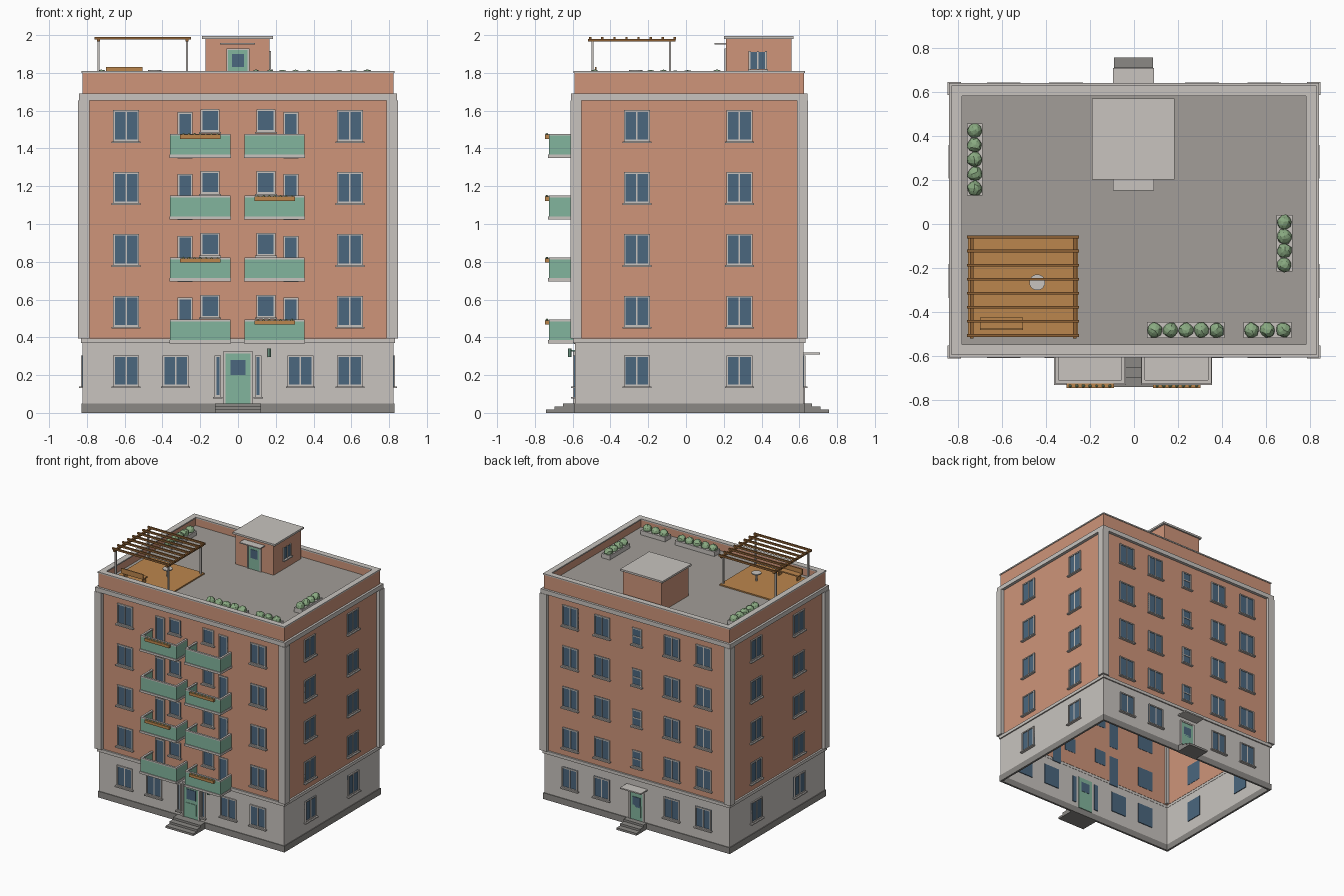
import bpy, bmesh, math, random
from mathutils import Matrix, Vector

if "Cube" in bpy.data.objects:
    bpy.data.objects.remove(bpy.data.objects["Cube"])

random.seed(4)
YC = 0.017                      # middle of the building in y
FLOORS = [0.465 + 0.3275 * i for i in range(4)]
DECK = 1.74


def mat(name, rgb):
    m = bpy.data.materials.new(name)
    m.diffuse_color = (*rgb, 1)
    m.use_nodes = True
    m.node_tree.nodes["Principled BSDF"].inputs["Base Color"].default_value = m.diffuse_color
    return m


brick = mat("terracotta", (0.62, 0.30, 0.195))
stone = mat("pale stone", (0.58, 0.55, 0.52))
concrete = mat("dark concrete", (0.26, 0.25, 0.235))
paving = mat("roof grey", (0.36, 0.34, 0.315))
green = mat("mint paint", (0.225, 0.46, 0.34))
glass = mat("blue glass", (0.07, 0.135, 0.21))
wood = mat("light wood", (0.50, 0.24, 0.075))
beam = mat("brown wood", (0.27, 0.12, 0.035))
leaf = mat("foliage", (0.25, 0.40, 0.22))


def finish(name, bm, m):
    me = bpy.data.meshes.new(name)
    bm.to_mesh(me)
    bm.free()
    me.materials.append(m)
    ob = bpy.data.objects.new(name, me)
    bpy.context.collection.objects.link(ob)
    return ob


def boxes(name, m, items):
    """One object from many boxes (x0, x1, y0, y1, z0, z1)."""
    bm = bmesh.new()
    for x0, x1, y0, y1, z0, z1 in items:
        mx = Matrix.Translation(((x0 + x1) / 2, (y0 + y1) / 2, (z0 + z1) / 2))
        mx = mx @ Matrix.Diagonal((abs(x1 - x0), abs(y1 - y0), abs(z1 - z0), 1))
        bmesh.ops.create_cube(bm, size=1, matrix=mx)
    return finish(name, bm, m)


def ring(name, m, hx, hy, z0, z1, t):
    """Rectangular wall ring with outer half sizes hx, hy."""
    a, b = YC - hy, YC + hy
    return boxes(name, m, [(-hx, hx, a, a + t, z0, z1), (-hx, hx, b - t, b, z0, z1),
                           (-hx, -hx + t, a + t, b - t, z0, z1), (hx - t, hx, a + t, b - t, z0, z1)])


def cylinder(name, m, r, x, y, z0, z1, n=16):
    bm = bmesh.new()
    bmesh.ops.create_cone(bm, cap_ends=True, segments=n, radius1=r, radius2=r, depth=z1 - z0,
                          matrix=Matrix.Translation((x, y, (z0 + z1) / 2)))
    return finish(name, bm, m)


# shell, open underneath
ring("plinth", concrete, 0.828, 0.611, 0, 0.05, 0.016)
ring("ground_floor_wall", stone, 0.822, 0.605, 0.05, 0.37, 0.01)
ring("string_course", stone, 0.832, 0.615, 0.37, 0.395, 0.022)
ring("upper_wall", brick, 0.818, 0.601, 0.39, 1.66, 0.01)
ring("cornice", stone, 0.842, 0.625, 1.655, 1.69, 0.035)
ring("parapet", brick, 0.824, 0.607, 1.69, 1.80, 0.035)
ring("coping", stone, 0.829, 0.612, 1.80, 1.81, 0.046)
boxes("roof_deck", paving, [(-0.8, 0.8, YC - 0.58, YC + 0.58, DECK - 0.02, DECK)])
pil = []
for sx in (-1, 1):
    for sy in (-1, 1):
        pil.append((sx * 0.787, sx * 0.847, YC + sy * 0.57, YC + sy * 0.628, 0.395, 1.655))
boxes("corner_pilasters", stone, pil)

# windows, gathered for every wall
panes, frames, sills, doors = [], [], [], []


def on_wall(side, u0, u1, d0, d1, z0, z1, hx=0.818, hy=0.601):
    if side == "front":
        return (u0, u1, YC - hy - d1, YC - hy - d0, z0, z1)
    if side == "back":
        return (u0, u1, YC + hy + d0, YC + hy + d1, z0, z1)
    s = 1 if side == "right" else -1
    return (s * (hx + d0), s * (hx + d1), u0, u1, z0, z1)


def window(side, c, w, z0, z1, mullion=True, bar=False, sill=True, lift=0.0):
    a, b, f = c - w / 2, c + w / 2, 0.009
    add = lambda lst, *v: lst.append(on_wall(side, *v))
    add(panes, a, b, -0.012, 0.003 + lift, z0, z1)
    for u0, u1, v0, v1 in ((a, a + f, z0, z1), (b - f, b, z0, z1),
                           (a + f, b - f, z0, z0 + f), (a + f, b - f, z1 - f, z1)):
        add(frames, u0, u1, 0, 0.009 + lift, v0, v1)
    if mullion:
        add(frames, c - 0.004, c + 0.004, 0, 0.007 + lift, z0 + f, z1 - f)
    if bar:
        m = (z0 + z1) / 2
        add(frames, a + f, b - f, 0, 0.007 + lift, m - 0.004, m + 0.004)
    if sill:
        add(sills, a - 0.008, b + 0.008, 0, 0.02 + lift, z0 - 0.009, z0)


def door(side, w, z0, z1):
    """Green door with a glazed upper light and a stone surround."""
    h = w / 2
    doors.append(on_wall(side, -h, h, -0.012, 0.008, z0, z1))
    doors.append(on_wall(side, -h * 0.7, h * 0.7, 0, 0.012, z0 + 0.03, z0 + 0.12))
    top = z1 - 0.035
    panes.append(on_wall(side, -h * 0.62, h * 0.62, -0.014, 0.012, top - 0.08, top))
    for s in (-1, 1):
        frames.append(on_wall(side, s * h, s * (h + 0.012), 0, 0.013, z0, z1 + 0.012))
    frames.append(on_wall(side, -h, h, 0, 0.013, z1, z1 + 0.012))


COLUMNS = {"front": (-0.592, 0.592), "back": (-0.592, -0.31, 0.31, 0.592),
           "right": (-0.26, 0.283), "left": (-0.26, 0.283)}
GROUND = dict(COLUMNS, front=(-0.592, -0.33, 0.33, 0.592))
for side in COLUMNS:
    for c in COLUMNS[side]:
        for z in FLOORS:
            window(side, c, 0.138, z - 0.01, z + 0.155)
    for c in GROUND[side]:
        window(side, c, 0.138, 0.14, 0.305, lift=0.005)
for z in FLOORS:
    window("back", 0, 0.085, z + 0.005, z + 0.14, mullion=False, bar=True)
    for s in (-1, 1):           # balcony window and balcony door
        window("front", s * 0.148, 0.1, z + 0.04, z + 0.16, mullion=False)
        window("front", s * 0.28, 0.08, z - 0.1, z + 0.145, mullion=False, sill=False)
door("front", 0.13, 0.05, 0.315)
door("back", 0.11, 0.05, 0.27)
for s in (-1, 1):
    window("front", s * 0.107, 0.034, 0.085, 0.305, mullion=False, lift=0.005)

# penthouse
boxes("penthouse", brick, [(-0.172, 0.168, 0.212, 0.558, DECK, 1.98)])
boxes("penthouse_roof", stone, [(-0.19, 0.185, 0.202, 0.57, 1.98, 1.995)])
doors.append((-0.052, 0.05, 0.206, 0.213, DECK, 1.92))
panes += [(-0.033, 0.031, 0.203, 0.213, 1.83, 1.9), (0.16, 0.171, 0.335, 0.425, 1.82, 1.91)]
frames += [(-0.062, -0.052, 0.203, 0.213, DECK, 1.93), (0.05, 0.06, 0.203, 0.213, DECK, 1.93),
           (-0.052, 0.05, 0.203, 0.213, 1.92, 1.93)]
for y0, y1 in ((0.332, 0.341), (0.376, 0.384), (0.419, 0.428)):
    frames.append((0.165, 0.176, y0, y1, 1.815, 1.915))
sills.append((0.165, 0.185, 0.327, 0.433, 1.808, 1.817))
boxes("window_panes", glass, panes)
boxes("window_frames", stone, frames)
boxes("window_sills", stone, sills)
boxes("doors", green, doors)
boxes("door_canopies", stone, [(-0.095, 0.09, 0.152, 0.215, 1.95, 1.958),
                               (-0.095, 0.09, 0.6, 0.71, 0.31, 0.32)])

# entrance steps
steps = []
for i in range(3):
    top, out = 0.017 * (i + 1), 0.045 * i
    steps += [(-0.122, 0.122, -0.742 + out, -0.585, top - 0.017, top),
              (-0.09, 0.086, 0.61, 0.757 - out, top - 0.017, top)]
boxes("entrance_steps", concrete, steps)

# balconies, with flower boxes on alternate ones
slabs, panels, rails, planters = [], [], [], []
blooms = bmesh.new()
for i, z in enumerate(FLOORS):
    b = z - 0.097
    for s, x0, x1 in ((-1, -0.36, -0.04), (1, 0.035, 0.352)):
        yf, yb = -0.725, -0.58
        slabs.append((x0 - 0.003, x1 + 0.003, yf - 0.006, yb, b, b + 0.018))
        for lst, t, z0, z1 in ((panels, 0.01, b + 0.018, b + 0.117), (rails, 0.016, b + 0.117, b + 0.127)):
            lst += [(x0, x1, yf, yf + t, z0, z1), (x0, x0 + t, yf + t, yb, z0, z1),
                    (x1 - t, x1, yf + t, yb, z0, z1)]
        if (i % 2 == 0) == (s == 1):
            c = 0.195 if s == 1 else -0.2
            planters.append((c - 0.108, c + 0.108, -0.746, -0.726, b + 0.1, b + 0.122))
            for k in range(7):
                p = Vector((c - 0.09 + 0.03 * k, -0.736, b + 0.123))
                bmesh.ops.create_icosphere(blooms, subdivisions=1, radius=random.uniform(0.006, 0.009),
                                           matrix=Matrix.Translation(p))
boxes("balcony_slabs", stone, slabs)
boxes("balcony_panels", green, panels)
boxes("balcony_rails", stone, rails)
boxes("flower_boxes", wood, planters)
finish("flower_box_plants", blooms, leaf)

# wall lamp by the entrance
boxes("lamp_bracket", green, [(0.162, 0.17, -0.615, -0.58, 0.325, 0.333)])
cylinder("wall_lamp", green, 0.01, 0.166, -0.615, 0.295, 0.34, 8)

# pergola with terrace floor, bench and table
boxes("terrace_floor", wood, [(-0.755, -0.255, -0.51, -0.06, DECK, DECK + 0.01)])
boxes("pergola_posts", stone, [(x - 0.006, x + 0.006, y - 0.006, y + 0.006, DECK, 1.967)
                               for x in (-0.738, -0.27) for y in (-0.495, -0.085)])
boxes("pergola_beams", beam, [(x - 0.008, x + 0.008, -0.52, -0.055, 1.965, 1.98) for x in (-0.738, -0.27)])
boxes("pergola_slats", beam, [(-0.76, -0.25, y - 0.006, y + 0.006, 1.976, 1.991)
                              for y in [-0.507 + 0.064 * i for i in range(8)]])
boxes("bench", wood, [(-0.70, -0.505, -0.475, -0.425, 1.785, 1.795), (-0.70, -0.505, -0.482, -0.474, 1.79, 1.83),
                      (-0.69, -0.68, -0.47, -0.43, 1.75, 1.785), (-0.525, -0.515, -0.47, -0.43, 1.75, 1.785)])
cylinder("table_top", stone, 0.036, -0.44, -0.265, 1.808, 1.816, 20)
cylinder("table_leg", stone, 0.007, -0.44, -0.265, DECK + 0.01, 1.808, 8)

# roof planters with round bushes
tubs, bushes = [], bmesh.new()
for x0, x1, y0, y1, n in ((-0.76, -0.688, 0.13, 0.457, 5), (0.648, 0.72, -0.217, 0.04, 4),
                          (0.06, 0.412, -0.519, -0.446, 5), (0.498, 0.717, -0.519, -0.446, 3)):
    tubs.append((x0, x1, y0, y1, DECK, DECK + 0.035))
    for k in range(n):
        t = (k + 0.5) / n
        long_x = x1 - x0 > y1 - y0
        x = x0 + (x1 - x0) * (t if long_x else 0.5)
        y = y0 + (y1 - y0) * (0.5 if long_x else t)
        mx = Matrix.Translation((x, y, DECK + 0.042)) @ Matrix.Rotation(random.uniform(0, 6), 4, 'Z')
        new = bmesh.ops.create_icosphere(bushes, subdivisions=2, radius=0.034, matrix=mx)
        for v in new["verts"]:
            v.co += Vector([random.uniform(-0.003, 0.003) for _ in range(3)])
boxes("roof_planters", stone, tubs)
finish("roof_bushes", bushes, leaf)
